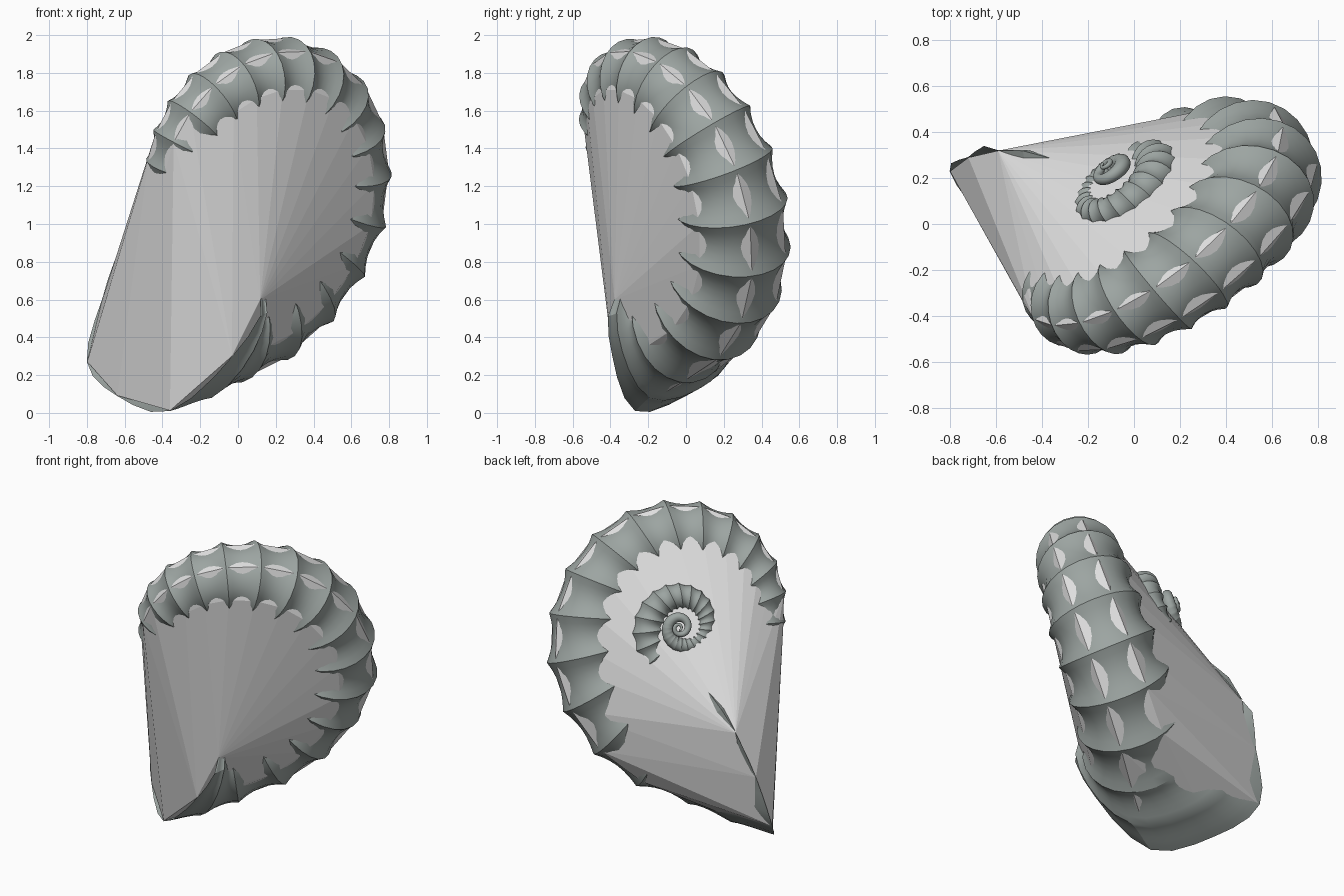
import bpy, bmesh, math
from mathutils import Vector

if "Cube" in bpy.data.objects:
    bpy.data.objects.remove(bpy.data.objects["Cube"])

# ---- coil frame: two directions across the coil, one toward the apex
U = Vector((-0.707, -0.707, 0))
V = Vector((0.395, -0.395, 0.829))
W = Vector((-0.586, 0.586, 0.559))
APEX = Vector((-0.08, 0.22, 1.38))
TILT_U, TILT_V = 0.05, 0.23
DRIFT = U * 0.19 + V * 0.086 - W * 0.325
N = (W - U * TILT_U - V * TILT_V).normalized()
GROWTH = math.log(2.85) / math.tau
COIL_R, TUBE_R = 0.52, 0.232
SIDES, PER_RIB, RIB = 24, 6, math.radians(17.5)
START, END = math.radians(96 - 1260), math.radians(260)


def material(name, rgb):
    m = bpy.data.materials.new(name)
    m.diffuse_color = (*rgb, 1)
    m.use_nodes = True
    m.node_tree.nodes["Principled BSDF"].inputs["Base Color"].default_value = m.diffuse_color
    return m


shell_mat = material("shell grey green", (0.335, 0.375, 0.36))
core_mat = material("pale grey", (0.74, 0.74, 0.74))


def frame(phi):
    """Centre, outward direction and size of the tube at a coil angle."""
    s = math.exp(GROWTH * (phi - math.radians(96)))
    s *= 1 - 0.09 * max(0, (math.degrees(phi) - 190) / 70)
    c, k = math.cos(phi), math.sin(phi)
    out = U * c + V * k + W * (TILT_U * c + TILT_V * k)
    lift = W * 0.09 * max(0, 1 - s)
    return APEX + lift + (out * COIL_R + DRIFT) * s, out.normalized(), s


def tube_point(phi, a, scale):
    c, out, s = frame(phi)
    return c + (out * math.cos(a) + N * math.sin(a)) * TUBE_R * s * scale


def smooth_loop(pts, n):
    """Closed smooth curve through a few points."""
    res, m = [], len(pts)
    for i in range(n):
        t = i * m / n
        j, f = int(t), t - int(t)
        a, b, c, d = (pts[(j + q) % m] for q in (-1, 0, 1, 2))
        res.append(0.5 * (2 * b + (c - a) * f + (2 * a - 5 * b + 4 * c - d) * f * f
                          + (3 * b - a - 3 * c + d) * f ** 3))
    return res


def add_object(name, bm, mat):
    bmesh.ops.recalc_face_normals(bm, faces=bm.faces)
    me = bpy.data.meshes.new(name)
    bm.to_mesh(me)
    bm.free()
    ob = bpy.data.objects.new(name, me)
    me.materials.append(mat)
    bpy.context.collection.objects.link(ob)
    return ob


# ---- mouth rim
mouth = smooth_loop([Vector(p) for p in (
    (-0.64, 0.00, 0.09), (-0.80, 0.23, 0.27), (-0.72, 0.29, 0.60), (-0.59, 0.32, 0.875),
    (-0.25, -0.02, 0.78), (0.12, -0.38, 0.60), (-0.03, -0.39, 0.30), (-0.36, -0.27, 0.01))], SIDES)

# ---- ribbed coiled tube, flaring into the mouth
rings, crests = [], []
count = round((END - START) / RIB * PER_RIB)
for i in range(count + 1):
    phi = END - RIB * (count - i) / PER_RIB
    t = ((count - i) % PER_RIB) / PER_RIB
    depth = 0.13 * min(1, max(0, (frame(phi)[2] - 0.14) / 0.1))
    scale = 1 - depth * (1 - (2 * t - 1) ** 2)
    rings.append([tube_point(phi, math.tau * j / SIDES, scale) for j in range(SIDES)])
    if t == 0 and phi > math.radians(-25):
        crests.append(phi)
last = rings[-1]
FLARE = 12
for i in range(1, FLARE + 1):
    t = i / FLARE
    mix = [p.lerp(q, t) for p, q in zip(last, mouth)]
    c = sum(mix, Vector()) / SIDES
    u = (t * 2) % 1
    g = 1 + 0.05 * math.sin(math.pi * t) - 0.08 * (1 - (2 * u - 1) ** 2) * (1 - t)
    rings.append([c + (p - c) * g for p in mix])

bm = bmesh.new()
loops = [[bm.verts.new(p) for p in r] for r in rings]
for a, b in zip(loops, loops[1:]):
    for i in range(SIDES):
        j = (i + 1) % SIDES
        bm.faces.new((a[i], a[j], b[j], b[i]))
bm.faces.new(loops[0])
shell = add_object("ribbed_shell", bm, shell_mat)
bpy.context.view_layer.objects.active = shell
shell.select_set(True)
bpy.ops.object.shade_smooth_by_angle(angle=math.radians(24))

# ---- faceted convex core that fills the coil and shows between the ribs
bm = bmesh.new()
for phi in crests:
    for a, scale in ((25, 0.97), (-25, 0.97), (85, 0.87), (-82, 0.92)):
        bm.verts.new(tube_point(phi, math.radians(a), scale))
mc = sum(mouth, Vector()) / SIDES
for i in range(0, SIDES, 3):
    bm.verts.new(mc + (mouth[i] - mc) * 0.995)
bmesh.ops.convex_hull(bm, input=bm.verts)
bmesh.ops.delete(bm, geom=[v for v in bm.verts if not v.link_faces], context='VERTS')
add_object("faceted_core", bm, core_mat)

# ---- slim fold of shell running back from the lip
a, b = Vector((-0.59, 0.32, 0.88)), Vector((-0.34, 0.28, 1.09))
mid = a.lerp(b, 0.5)
side = (b - a).cross(W).normalized() * 0.025
bm = bmesh.new()
tips = [bm.verts.new(p) for p in (a, b)]
belt = [bm.verts.new(mid + o) for o in (side, W * 0.03, -side, W * -0.05)]
for tip in tips:
    for i in range(4):
        bm.faces.new((tip, belt[i], belt[(i + 1) % 4]))
add_object("lip_fold", bm, shell_mat)
